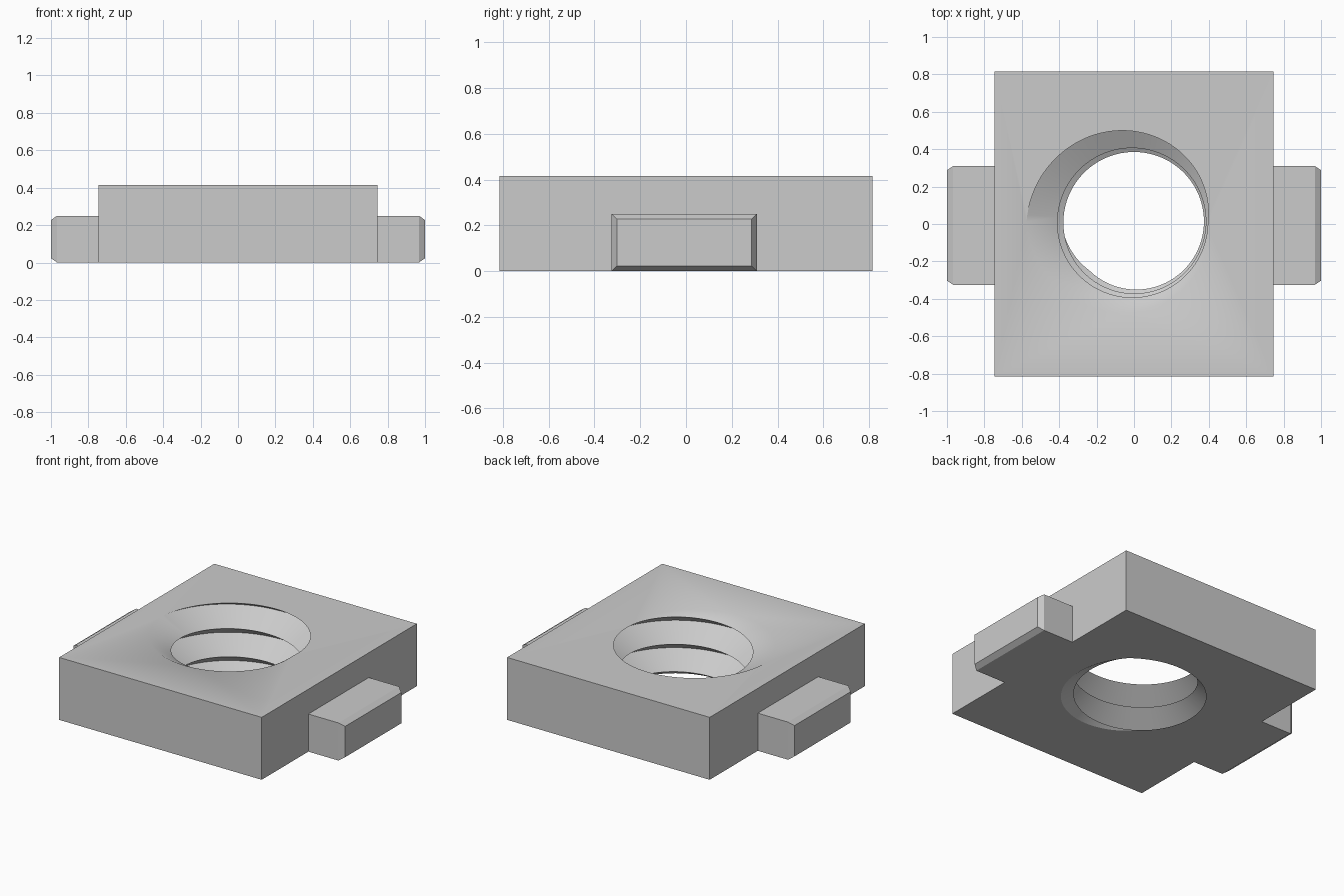
import bpy
import bmesh
from math import cos, sin, pi, radians
from mathutils import Vector

old = bpy.data.objects.get("Cube")
if old:
    bpy.data.objects.remove(old, do_unlink=True)

HALF_X, HALF_Y, HEIGHT = 0.745, 0.815, 0.415
PITCH, DEPTH, STEPS = 0.175, 0.15, 96

steel = bpy.data.materials.new("plain grey")
steel.use_nodes = True
grey = (0.6, 0.6, 0.6, 1)
steel.diffuse_color = grey
steel.node_tree.nodes["Principled BSDF"].inputs["Base Color"].default_value = grey


def finish(name, bm):
    """Turn a bmesh into a shaded object."""
    bmesh.ops.recalc_face_normals(bm, faces=bm.faces[:])
    mesh = bpy.data.meshes.new(name)
    bm.to_mesh(mesh)
    bm.free()
    mesh.materials.append(steel)
    obj = bpy.data.objects.new(name, mesh)
    bpy.context.collection.objects.link(obj)
    bpy.ops.object.select_all(action='DESELECT')
    obj.select_set(True)
    bpy.context.view_layer.objects.active = obj
    bpy.ops.object.shade_smooth_by_angle(angle=radians(30))
    return obj


def thread_point(step, is_root):
    """Point on the crest or root helix of the slightly tapered thread."""
    angle = 2 * pi * step / STEPS
    z = HEIGHT + PITCH * step / STEPS + (PITCH / 2 if is_root else 0)
    up = z / HEIGHT
    radius = 0.36 + 0.05 * up + (DEPTH if is_root else 0)
    return Vector((0.01 - 0.025 * up + radius * cos(angle),
                   0.012 + radius * sin(angle), z))


# Threaded wall: one continuous ribbon, trimmed at both faces of the block
bm = bmesh.new()
steps = range(-4 * STEPS, 2 * STEPS)
crest = [bm.verts.new(thread_point(s, False)) for s in steps]
root = [bm.verts.new(thread_point(s, True)) for s in steps]
for k in range(len(steps) - 1):
    bm.faces.new((crest[k], crest[k + 1], root[k + 1], root[k]))
    if k + STEPS + 1 < len(steps):
        bm.faces.new((root[k], root[k + 1], crest[k + STEPS + 1], crest[k + STEPS]))
for level, direction in ((0, -1), (HEIGHT, 1)):
    bmesh.ops.bisect_plane(bm, geom=bm.verts[:] + bm.edges[:] + bm.faces[:], dist=1e-5,
                           plane_co=(0, 0, level), plane_no=(0, 0, direction),
                           clear_outer=True)
bmesh.ops.remove_doubles(bm, verts=bm.verts[:], dist=1e-4)

# Block faces: rectangles around the hole, joined by four sides
corners = []
for level in (0, HEIGHT):
    rim = [e for e in bm.edges if e.is_boundary
           and all(abs(v.co.z - level) < 1e-3 for v in e.verts)]
    ring = [bm.verts.new((sx * HALF_X, sy * HALF_Y, level))
            for sx, sy in ((-1, -1), (1, -1), (1, 1), (-1, 1))]
    border = [bm.edges.new((ring[i], ring[(i + 1) % 4])) for i in range(4)]
    bmesh.ops.triangle_fill(bm, edges=rim + border, use_beauty=True,
                            normal=(0, 0, 1 if level else -1))
    corners.append(ring)
low, high = corners
for i in range(4):
    j = (i + 1) % 4
    bm.faces.new((low[i], low[j], high[j], high[i]))
finish("threaded_block", bm)

# Side tabs with chamfered outer ends
for name, side in (("left_tab", 1), ("right_tab", -1)):
    bm = bmesh.new()
    bmesh.ops.create_cube(bm, size=1)
    for v in bm.verts:
        outer = v.co.x * side > 0
        v.co = Vector((side * (1 if outer else HALF_X),
                       0.31 if v.co.y > 0 else -0.325,
                       0.25 if v.co.z > 0 else 0))
    end = [f for f in bm.faces if all(abs(v.co.x) > 0.99 for v in f.verts)]
    bmesh.ops.inset_region(bm, faces=end, thickness=0.032, depth=0)
    for v in bm.verts:
        on_side = v.co.z < 1e-3 or v.co.z > 0.249
        if abs(v.co.x) > 0.99 and on_side:
            v.co.x = side * 0.967
    finish(name, bm)
